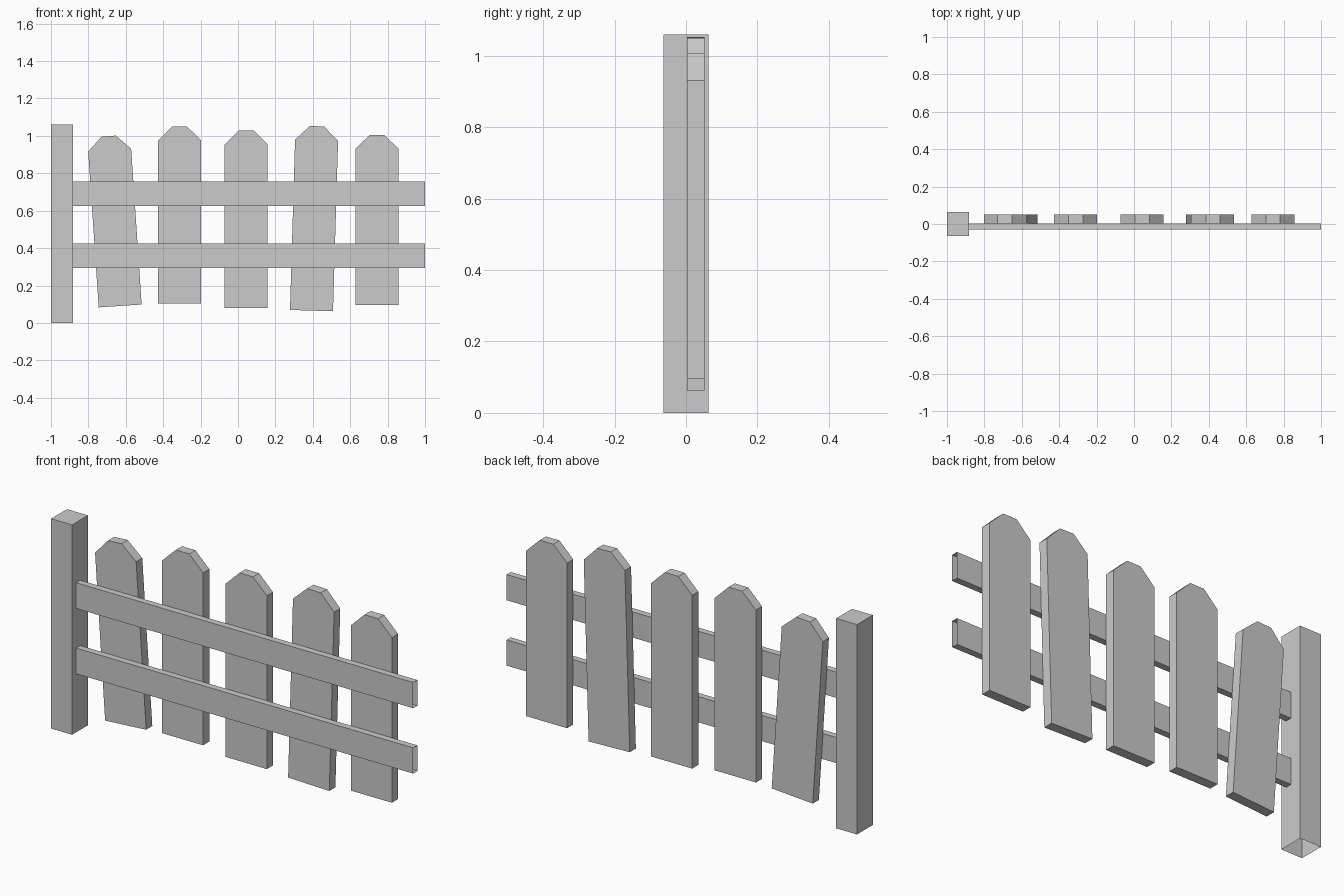
import bpy, bmesh
from math import radians
from mathutils import Matrix

if "Cube" in bpy.data.objects:
    bpy.data.objects.remove(bpy.data.objects["Cube"])


def finish(name, bm):
    bmesh.ops.recalc_face_normals(bm, faces=bm.faces)
    mesh = bpy.data.meshes.new(name)
    bm.to_mesh(mesh)
    bm.free()
    obj = bpy.data.objects.new(name, mesh)
    bpy.context.collection.objects.link(obj)
    return obj


def box(name, lo, hi, is_open):
    """Box between two corners; faces whose normal passes is_open are left out."""
    bm = bmesh.new()
    bmesh.ops.create_cube(bm, size=1)
    size = [b - a for a, b in zip(lo, hi)]
    mid = [(a + b) / 2 for a, b in zip(lo, hi)]
    bm.normal_update()
    gone = [f for f in bm.faces if is_open(f.normal)]
    bmesh.ops.delete(bm, geom=gone, context='FACES_ONLY')
    bmesh.ops.scale(bm, vec=size, verts=bm.verts)
    bmesh.ops.translate(bm, vec=mid, verts=bm.verts)
    return finish(name, bm)


def picket(name, x, z, shoulder, tilt):
    """Pointed board, tilted about the middle of its bottom edge."""
    half, tip, rise, thick = 0.115, 0.038, 0.075, 0.049
    profile = [(-half, 0), (half, 0), (half, shoulder), (tip, shoulder + rise),
               (-tip, shoulder + rise), (-half, shoulder)]
    bm = bmesh.new()
    face = bm.faces.new([bm.verts.new((px, 0, pz)) for px, pz in profile])
    ext = bmesh.ops.extrude_face_region(bm, geom=[face], use_keep_orig=True)
    verts = [g for g in ext['geom'] if isinstance(g, bmesh.types.BMVert)]
    bmesh.ops.translate(bm, vec=(0, thick, 0), verts=verts)
    obj = finish(name, bm)
    obj.matrix_world = Matrix.Translation((x, 0.003, z)) @ Matrix.Rotation(radians(tilt), 4, 'Y')


# Square post, open underneath
box("post", (-1, -0.063, 0), (-0.883, 0.063, 1.06), lambda n: n.z < -0.5)

# Two rails, open at the ends
for name, z in (("lower_rail", 0.295), ("upper_rail", 0.625)):
    box(name, (-0.883, -0.03, z), (1, 0.003, z + 0.13), lambda n: abs(n.x) > 0.5)

# Five uneven pickets: x, bottom z, shoulder height, tilt in degrees
pickets = [(-0.630, 0.091, 0.835, -3.85),
           (-0.312, 0.105, 0.871, 0),
           (0.044, 0.080, 0.875, 0),
           (0.393, 0.066, 0.911, 1.7),
           (0.743, 0.097, 0.834, 0)]
for i, spec in enumerate(pickets, 1):
    picket(f"picket_{i}", *spec)
